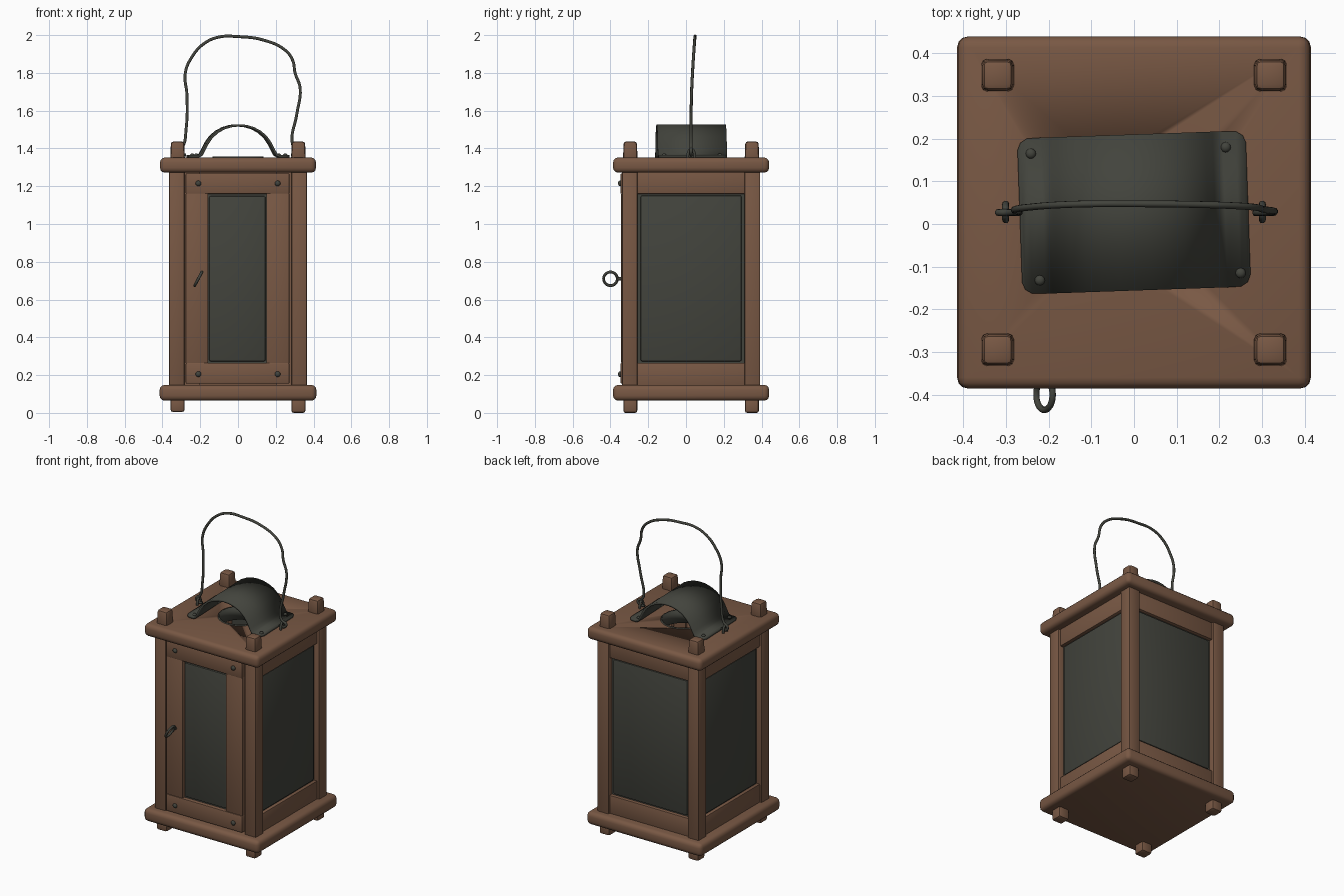
import bpy, bmesh, math
from mathutils import Vector, Matrix

if "Cube" in bpy.data.objects:
    bpy.data.objects.remove(bpy.data.objects["Cube"])

CY = 0.027  # body centre in y (the door ring sticks out in front)


def material(name, rgb):
    m = bpy.data.materials.new(name)
    m.diffuse_color = (*rgb, 1)
    m.use_nodes = True
    m.node_tree.nodes["Principled BSDF"].inputs["Base Color"].default_value = m.diffuse_color
    return m


WOOD = material("brown wood", (0.19, 0.098, 0.058))
METAL = material("dark metal and glass", (0.055, 0.057, 0.046))


def finish(name, bm, mat, angle=35):
    bmesh.ops.recalc_face_normals(bm, faces=bm.faces[:])
    me = bpy.data.meshes.new(name)
    bm.to_mesh(me)
    bm.free()
    me.materials.append(mat)
    ob = bpy.data.objects.new(name, me)
    bpy.context.collection.objects.link(ob)
    bpy.ops.object.select_all(action='DESELECT')
    ob.select_set(True)
    bpy.context.view_layer.objects.active = ob
    bpy.ops.object.shade_smooth_by_angle(angle=math.radians(angle))
    return ob


def box(name, lo, hi, mat, bevel=0.008, seg=2, top_taper=1.0):
    lo, hi = Vector(lo), Vector(hi)
    bm = bmesh.new()
    bmesh.ops.create_cube(bm, size=1)
    for v in bm.verts:
        k = top_taper if v.co.z > 0 else 1
        v.co.x *= k
        v.co.y *= k
        v.co = (lo + hi) / 2 + v.co * (hi - lo)
    if bevel:
        bmesh.ops.bevel(bm, geom=bm.edges[:], offset=bevel, segments=seg,
                        profile=0.5, affect='EDGES')
    return finish(name, bm, mat)


def rivet(name, loc, normal, r=0.013):
    bm = bmesh.new()
    bmesh.ops.create_uvsphere(bm, u_segments=12, v_segments=8, radius=r)
    rot = Vector((0, 0, 1)).rotation_difference(Vector(normal)).to_matrix().to_4x4()
    bm.transform(Matrix.Translation(loc) @ rot @ Matrix.Diagonal((1, 1, 0.75, 1)))
    finish(name, bm, METAL, 80)


def wire(name, pts, r, cyclic=False):
    cu = bpy.data.curves.new(name, 'CURVE')
    cu.dimensions = '3D'
    cu.bevel_depth = r
    cu.bevel_resolution = 3
    cu.resolution_u = 6
    cu.use_fill_caps = True
    sp = cu.splines.new('BEZIER')
    sp.bezier_points.add(len(pts) - 1)
    for bp, p in zip(sp.bezier_points, pts):
        bp.co = p
        bp.handle_left_type = bp.handle_right_type = 'AUTO'
    sp.use_cyclic_u = cyclic
    cu.materials.append(METAL)
    ob = bpy.data.objects.new(name, cu)
    bpy.context.collection.objects.link(ob)
    return ob


# base and top boards
box("base_board", (-0.415, CY - 0.413, 0.065), (0.415, CY + 0.413, 0.148), WOOD, 0.026, 3)
top = box("top_board", (-0.413, CY - 0.413, 1.272), (0.413, CY + 0.413, 1.352), WOOD, 0.026, 3)

# smoke hole through the top board, with a thin metal lining
bm = bmesh.new()
bmesh.ops.create_cone(bm, cap_ends=True, segments=32, radius1=0.135, radius2=0.135, depth=0.3,
                      matrix=Matrix.Translation((0, CY, 1.31)))
cutter = finish("hole_cutter", bm, WOOD)
cutter.hide_render = True
mod = top.modifiers.new("hole", 'BOOLEAN')
mod.operation = 'DIFFERENCE'
mod.object = cutter
bpy.context.view_layer.objects.active = top
bpy.ops.object.modifier_apply(modifier="hole")
bpy.data.objects.remove(cutter)
bm = bmesh.new()
bmesh.ops.create_cone(bm, cap_ends=False, segments=32, radius1=0.134, radius2=0.134, depth=0.085,
                      matrix=Matrix.Translation((0, CY, 1.315)))
lining = finish("hole_lining", bm, METAL)
lining.modifiers.new("thickness", 'SOLIDIFY').thickness = 0.008

# corner posts with feet and top pegs
for sx, xn in ((-1, "left"), (1, "right")):
    for sy, yn in ((-1, "front"), (1, "back")):
        def post(part, cx, cy, w, z0, z1, bev, taper=1.0):
            x, y = sx * cx, CY + sy * cy
            box(f"{yn}_{xn}_{part}", (x - w, y - w, z0), (x + w, y + w, z1), WOOD, bev, 2, taper)
        post("post", 0.325, 0.325, 0.041, 0.13, 1.29, 0.008)
        post("foot", 0.32, 0.322, 0.037, 0.005 if sx < 0 else 0.0, 0.08, 0.012)
        post("peg", 0.32, 0.322, 0.039, 1.33, 1.437, 0.014, 0.9)

# side and back panels: two rails and a pane each
rails = ((0.14, 0.265), (1.16, 1.285))
for s, n in ((-1, "left"), (1, "right")):
    def xs(a, b):
        return sorted((s * a, s * b))
    for (z0, z1), rn in zip(rails, ("lower", "upper")):
        x0, x1 = xs(0.305, 0.352)
        box(f"{n}_{rn}_rail", (x0, -0.27, z0), (x1, 0.325, z1), WOOD, 0.005)
    x0, x1 = xs(0.315, 0.33)
    box(f"{n}_pane_backing", (x0, -0.27, 0.25), (x1, 0.325, 1.17), METAL, 0)
    x0, x1 = xs(0.32, 0.342)
    box(f"{n}_pane", (x0, -0.24, 0.273), (x1, 0.294, 1.152), METAL, 0.009)
for (z0, z1), rn in zip(rails, ("lower", "upper")):
    box(f"back_{rn}_rail", (-0.295, CY + 0.305, z0), (0.295, CY + 0.352, z1), WOOD, 0.005)
box("back_pane_backing", (-0.295, CY + 0.315, 0.25), (0.295, CY + 0.33, 1.17), METAL, 0)
box("back_pane", (-0.268, CY + 0.32, 0.273), (0.268, CY + 0.342, 1.152), METAL, 0.009)

# front door
YF, YB = -0.343, -0.295
box("door_lower_rail", (-0.277, YF - 0.004, 0.155), (0.272, YB, 0.265), WOOD, 0.006)
box("door_upper_rail", (-0.277, YF - 0.004, 1.16), (0.272, YB, 1.268), WOOD, 0.006)
box("door_left_stile", (-0.277, YF, 0.26), (-0.158, YB, 1.165), WOOD, 0.006)
box("door_right_stile", (0.15, YF, 0.26), (0.272, YB, 1.165), WOOD, 0.006)
box("door_stop", (-0.295, -0.305, 0.14), (-0.2, -0.28, 1.285), WOOD, 0)
box("door_stop_right", (0.2, -0.305, 0.14), (0.295, -0.28, 1.285), WOOD, 0)
box("door_pane_backing", (-0.17, -0.322, 0.25), (0.17, -0.307, 1.17), METAL, 0)
box("door_pane", (-0.153, -0.333, 0.273), (0.146, -0.31, 1.148), METAL, 0.009)
for x in (-0.21, 0.21):
    for z in (0.205, 1.215):
        rivet("door_rivet", (x, YF - 0.006, z), (0, -1, 0), 0.015)

# door pull: tilted ring and its stem
tilt = math.radians(32)
ring = []
for i in range(12):
    a = math.tau * i / 12
    d = 0.036 * math.sin(a)
    ring.append((-0.21 + d * math.sin(tilt), -0.4 + 0.036 * math.cos(a), 0.71 + d))
wire("door_pull_ring", ring, 0.0075, True)
wire("door_pull_stem", [(-0.21, -0.33, 0.71), (-0.21, -0.362, 0.71)], 0.009)

# arched smoke cover: (x, z, half depth) across the sheet, slightly turned
half = [(0.268, 0, 0.155), (0.261, 0, 0.172), (0.245, 0, 0.182), (0.212, 0, 0.183),
        (0.198, 0.008, 0.183), (0.185, 0.032, 0.183), (0.168, 0.066, 0.183),
        (0.145, 0.1, 0.183), (0.112, 0.13, 0.183), (0.075, 0.149, 0.183),
        (0.037, 0.16, 0.183)]
prof = [(-x, z, d) for x, z, d in half] + [(0, 0.163, 0.183)] + half[::-1]
bm = bmesh.new()
cols = [[bm.verts.new((x, s * d, z)) for s in (-1, 1)] for x, z, d in prof]
for a, b in zip(cols, cols[1:]):
    bm.faces.new((a[0], b[0], b[1], a[1]))
turn = Matrix.Translation((0, CY, 1.359)) @ Matrix.Rotation(math.radians(2), 4, 'Z')
bm.transform(turn)
cover = finish("smoke_cover", bm, METAL, 50)
sol = cover.modifiers.new("thickness", 'SOLIDIFY')
sol.thickness = 0.012
sol.offset = 0
for x, y in ((-0.242, 0.165), (0.215, 0.18), (-0.221, -0.132), (0.25, -0.115)):
    rivet("cover_rivet", (x, y, 1.365), (0, 0, 1), 0.012)

# staples holding the handle
for sx in (-1, 1):
    x = sx * 0.301
    wire("handle_staple", [(x, 0.01, 1.34), (x, 0.012, 1.375), (x, 0.028, 1.395),
                           (x, 0.044, 1.375), (x, 0.046, 1.34)], 0.008)

# bent wire handle with hooked ends
path = [(-0.275, 1.366), (-0.31, 1.368), (-0.318, 1.388), (-0.293, 1.41), (-0.275, 1.5),
        (-0.27, 1.68), (-0.279, 1.8), (-0.24, 1.89), (-0.18, 1.955), (-0.1, 1.99),
        (0, 1.992), (0.13, 1.975), (0.25, 1.92), (0.29, 1.865), (0.302, 1.8),
        (0.329, 1.72), (0.311, 1.58), (0.287, 1.43), (0.3, 1.405), (0.328, 1.388),
        (0.315, 1.368), (0.28, 1.366)]
wire("handle", [(x, 0.027 + 0.021 * max(0, (z - 1.6) / 0.4) ** 1.5, z) for x, z in path], 0.008)
